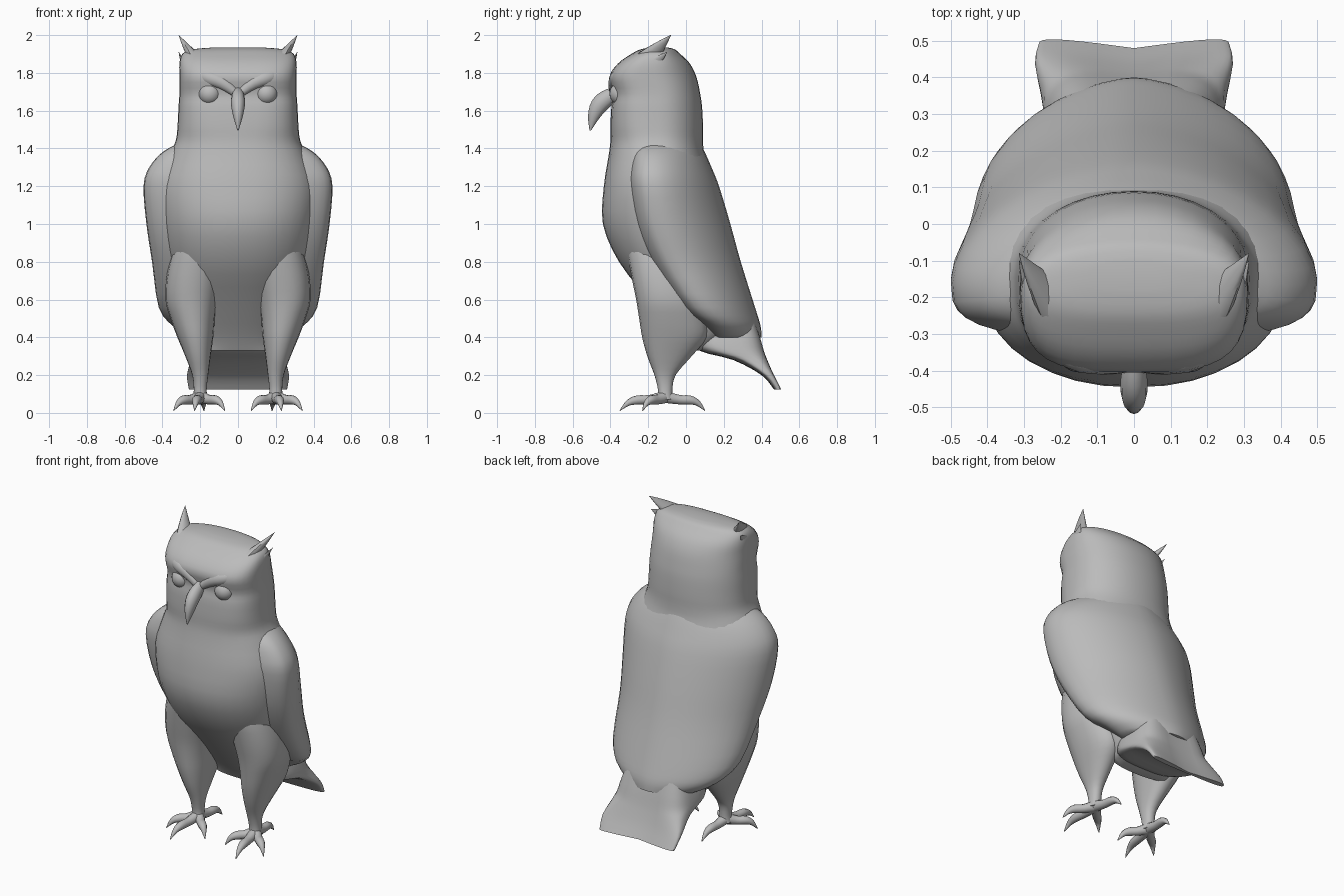
import bpy, bmesh, math
from mathutils import Vector

if "Cube" in bpy.data.objects:
    bpy.data.objects.remove(bpy.data.objects["Cube"])

grey = bpy.data.materials.new("feather_grey")
grey.use_nodes = True
grey.diffuse_color = (0.5, 0.5, 0.5, 1)
grey.node_tree.nodes["Principled BSDF"].inputs["Base Color"].default_value = (0.5, 0.5, 0.5, 1)


def finish(name, bm, angle=50):
    bmesh.ops.recalc_face_normals(bm, faces=bm.faces)
    mesh = bpy.data.meshes.new(name)
    bm.to_mesh(mesh)
    bm.free()
    mesh.materials.append(grey)
    ob = bpy.data.objects.new(name, mesh)
    bpy.context.collection.objects.link(ob)
    bpy.ops.object.select_all(action="DESELECT")
    ob.select_set(True)
    bpy.context.view_layer.objects.active = ob
    bpy.ops.object.shade_smooth_by_angle(angle=math.radians(angle))


def skin(name, rings):
    """Bridge a list of point rings and cap both ends."""
    bm = bmesh.new()
    loops = [[bm.verts.new(p) for p in ring] for ring in rings]
    n = len(loops[0])
    for a, b in zip(loops, loops[1:]):
        for i in range(n):
            j = (i + 1) % n
            bm.faces.new((a[i], a[j], b[j], b[i]))
    bm.faces.new(loops[0])
    bm.faces.new(loops[-1])
    finish(name, bm)


def smooth_rows(rows, steps=3):
    """Pass a soft curve through the rows of section values."""
    out = []
    for i in range(len(rows) - 1):
        quad = [rows[max(i - 1, 0)], rows[i], rows[i + 1], rows[min(i + 2, len(rows) - 1)]]
        for k in range(steps):
            t = k / steps
            out.append([b + 0.5 * t * (c - a + t * (2 * a - 5 * b + 4 * c - d + t * (3 * (b - c) + d - a)))
                        for a, b, c, d in zip(*quad)])
    return out + [list(rows[-1])]


def loft(name, rows, back=2.2, widest=0.45, cx=0, notch=0, count=36):
    """Rows: height, half width, front y, back y, front squareness, optional x shift."""
    rings = []
    for z, hw, yf, yb, front, *shift in smooth_rows(rows):
        x0 = cx * (shift[0] if shift else 1)
        mid = yf + (yb - yf) * widest
        ring = []
        for i in range(count):
            c, s = (f(math.tau * i / count) for f in (math.cos, math.sin))
            e = 2 / (back if s > 0 else front)
            x = math.copysign(abs(c) ** e, c)
            y = mid + ((yb if s > 0 else yf) - mid) * abs(s) ** e
            if s > 0:
                y -= notch * (1 - abs(x))
            ring.append((x0 + hw * x, y, z))
        rings.append(ring)
    skin(name, rings)


def tube(name, rows, side, flat=1.0, count=12):
    """Rows: x, y, z, radius along a path; flat scales the thickness."""
    rows = smooth_rows(rows)
    pts = [Vector(r[:3]) for r in rows]
    side = Vector(side).normalized()
    rings = []
    for i, p in enumerate(pts):
        t = (pts[min(i + 1, len(pts) - 1)] - pts[max(i - 1, 0)]).normalized()
        n = t.cross(side).normalized()
        u = n.cross(t)
        r = max(rows[i][3], 0.001)
        rings.append([p + r * (u * math.cos(a) + n * flat * math.sin(a))
                      for a in (math.tau * k / count for k in range(count))])
    skin(name, rings)


# Belly, breast and head in one smooth form
loft("body_and_head", [
    (.33, .19, .0, .1, 2.2), (.42, .25, -.06, .25, 2.2), (.6, .32, -.2, .31, 2.2),
    (.8, .375, -.355, .25, 2.2), (1, .41, -.44, .2, 2.2), (1.2, .42, -.435, .15, 2.3),
    (1.36, .365, -.41, .1, 2.4), (1.44, .33, -.4, .09, 2.6), (1.52, .32, -.4, .09, 2.9),
    (1.62, .315, -.395, .085, 3.1), (1.69, .31, -.385, .075, 3.2),
    (1.78, .31, -.405, .055, 3.3), (1.85, .31, -.36, .02, 3.3),
    (1.9, .295, -.29, -.03, 3), (1.925, .24, -.24, -.06, 2.8),
    (1.935, .12, -.18, -.1, 2.5)], back=2.1, widest=.52)

# Folded wings and back
loft("folded_wings", [
    (.4, .25, .13, .4, 2.4), (.46, .345, .08, .395, 2.5), (.56, .42, -.04, .365, 2.8),
    (.8, .455, -.2, .29, 3), (1, .485, -.28, .235, 3.2), (1.2, .5, -.31, .175, 3.3),
    (1.3, .47, -.305, .135, 3.2), (1.38, .4, -.29, .1, 3), (1.43, .31, -.26, .075, 2.7)],
    back=1.75, widest=.32)

# Wedge shaped tail with a notched end
loft("tail", [
    (.52, .19, .1, .375, 3), (.4, .23, .05, .415, 3), (.33, .245, .07, .435, 3),
    (.28, .25, .25, .45, 3), (.2, .27, .4, .48, 3), (.125, .26, .465, .515, 3)],
    back=3.5, notch=.035)

# Hooked beak
tube("beak", [
    (0, -.36, 1.7, .025), (0, -.42, 1.665, .036), (0, -.462, 1.625, .036),
    (0, -.49, 1.565, .024), (0, -.507, 1.495, .003)], (1, 0, 0), flat=1.25)

for label, s in (("left", 1), ("right", -1)):
    # Eye and angled brow
    bm = bmesh.new()
    bmesh.ops.create_uvsphere(bm, u_segments=24, v_segments=14, radius=.06)
    bmesh.ops.translate(bm, verts=bm.verts, vec=(s * .15, -.345, 1.69))
    finish(label + "_eye", bm)
    tube(label + "_brow", [
        (s * .01, -.385, 1.69, .02), (s * .08, -.377, 1.745, .036),
        (s * .17, -.355, 1.78, .042), (s * .27, -.29, 1.81, .02)], (0, 0, 1), flat=.95)

    # Two feather points of the ear tuft
    tube(label + "_tuft", [
        (s * .18, -.26, 1.84, .06), (s * .23, -.2, 1.88, .058),
        (s * .278, -.135, 1.945, .03), (s * .314, -.08, 2, .001)], (0, 1, 0), flat=.55)
    tube(label + "_small_tuft", [
        (s * .265, -.25, 1.78, .055), (s * .285, -.18, 1.84, .04),
        (s * .314, -.1, 1.91, .001)], (0, 1, 0), flat=.4)

    # Feathered leg blending up into the belly
    loft(label + "_leg", [
        (.07, .04, -.15, -.07, 2.2, 1), (.12, .034, -.148, -.072, 2.2, 1),
        (.2, .042, -.167, -.055, 2.2, 1), (.3, .067, -.205, .03, 2.2, 1.06),
        (.4, .095, -.232, .11, 2.2, 1.13), (.5, .118, -.248, .11, 2.2, 1.2),
        (.6, .138, -.264, .09, 2.2, 1.23), (.74, .145, -.292, .06, 2.2, 1.15),
        (.9, .13, -.315, .02, 2.2, 1.0), (1.02, .08, -.28, -.05, 2.2, .9)],
        cx=s * .2, count=20)

    # Four clawed toes
    for toe, dx, dy in (("outer", .14, -.12), ("middle", .03, -.24),
                        ("inner", -.13, -.12), ("back", -.02, .21)):
        path = [(s * (.2 + dx * f), -.11 + dy * f, z, r) for f, z, r in (
            (0, .085, .034), (.35, .07, .026), (.62, .068, .025),
            (.82, .052, .016), (1, .012, .002))]
        tube(f"{label}_{toe}_toe", path, (-dy, s * dx, 0), count=10)
